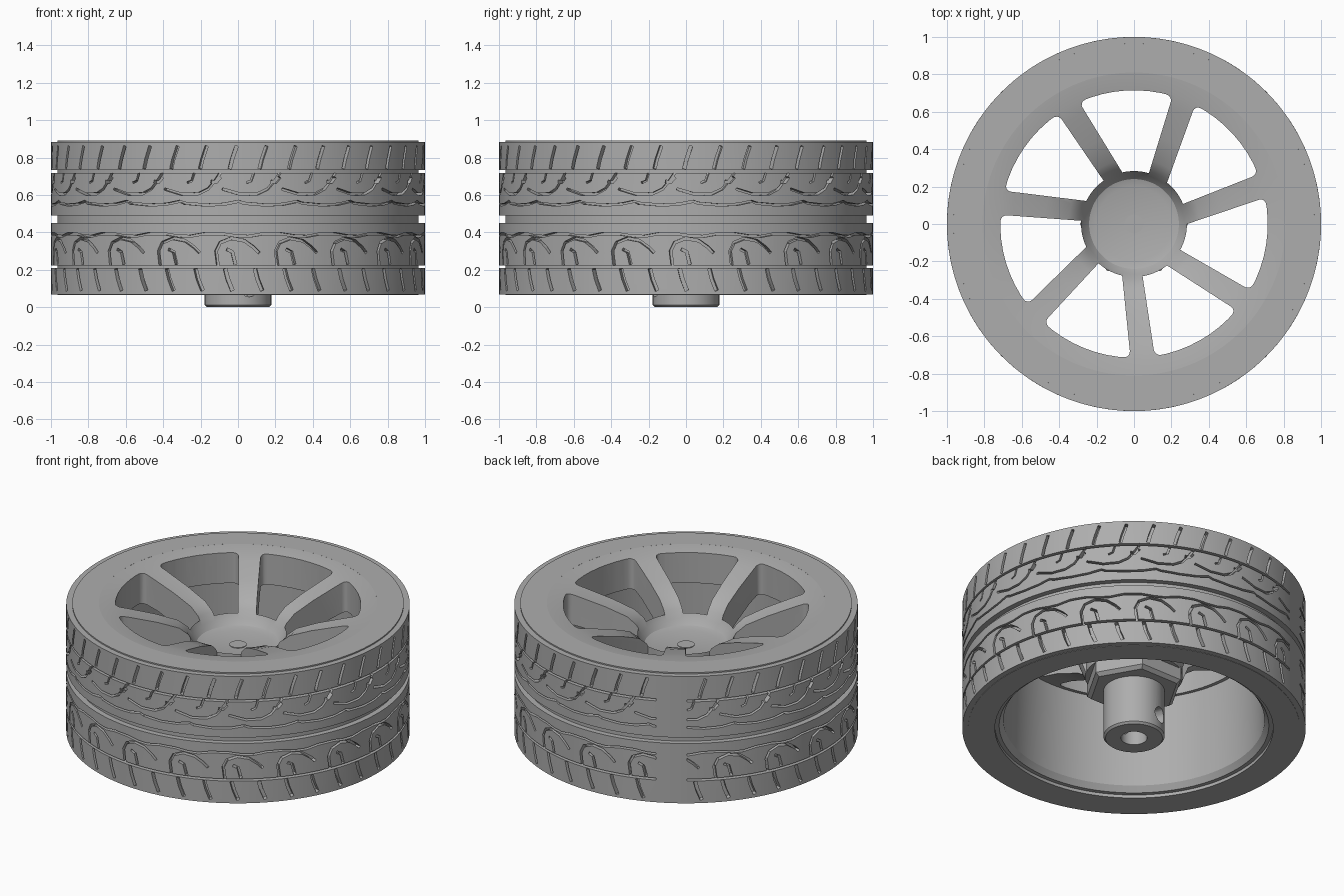
import bpy, bmesh
from math import sin, cos, pi, radians
from mathutils import Vector, Matrix

if "Cube" in bpy.data.objects:
    bpy.data.objects.remove(bpy.data.objects["Cube"])

grey = bpy.data.materials.new("plain grey")
grey.use_nodes = True
grey.diffuse_color = (0.42, 0.42, 0.42, 1)
grey.node_tree.nodes["Principled BSDF"].inputs["Base Color"].default_value = grey.diffuse_color


def make_object(name, bm):
    bmesh.ops.recalc_face_normals(bm, faces=bm.faces[:])
    mesh = bpy.data.meshes.new(name)
    bm.to_mesh(mesh)
    bm.free()
    mesh.materials.append(grey)
    obj = bpy.data.objects.new(name, mesh)
    bpy.context.collection.objects.link(obj)
    return obj


def smooth(obj):
    bpy.ops.object.select_all(action='DESELECT')
    obj.select_set(True)
    bpy.context.view_layer.objects.active = obj
    bpy.ops.object.shade_smooth_by_angle(angle=radians(28))


def lathe(name, profile, steps=120):
    """Closed (radius, z) outline turned about the z axis."""
    bm = bmesh.new()
    verts = [bm.verts.new((r, 0, z)) for r, z in profile]
    edges = [bm.edges.new((verts[i - 1], verts[i])) for i in range(len(verts))]
    bmesh.ops.spin(bm, geom=verts + edges, cent=(0, 0, 0), axis=(0, 0, 1),
                   angle=2 * pi, steps=steps, use_merge=True)
    bmesh.ops.remove_doubles(bm, verts=bm.verts[:], dist=0.0002)
    return make_object(name, bm)


def prism(bm, outline, shift):
    """Outline of 3D points pushed along shift into a solid."""
    a = [bm.verts.new(p) for p in outline]
    b = [bm.verts.new(Vector(p) + Vector(shift)) for p in outline]
    bm.faces.new(a)
    bm.faces.new(b[::-1])
    for i in range(len(a)):
        bm.faces.new((a[i - 1], a[i], b[i], b[i - 1]))
    return list(zip(a, b))


def cut(obj, cutters):
    """Subtract the cutters, bake the result and drop the helpers."""
    for c in cutters:
        c.hide_render = True
        mod = obj.modifiers.new("cut", 'BOOLEAN')
        mod.operation, mod.solver, mod.object = 'DIFFERENCE', 'EXACT', c
    graph = bpy.context.evaluated_depsgraph_get()
    baked = bpy.data.meshes.new_from_object(obj.evaluated_get(graph))
    obj.modifiers.clear()
    obj.data = baked
    for c in cutters:
        bpy.data.objects.remove(c)


# Tyre carcass
smooth(lathe("tyre_body", [(0.81, 0.89), (0.965, 0.89), (0.966, 0.065), (0.81, 0.065)]))

# Rim barrel, dished face and hub in one turned piece
rim = lathe("rim", [
    (0, 0.62), (0.2, 0.62), (0.24, 0.632), (0.268, 0.665), (0.295, 0.715), (0.35, 0.762),
    (0.48, 0.812), (0.65, 0.862), (0.72, 0.88), (0.812, 0.89), (0.812, 0.085), (0.785, 0.085),
    (0.76, 0.12), (0.745, 0.69), (0.6, 0.66), (0.43, 0.6), (0.33, 0.53), (0.285, 0.41), (0, 0.41)])

# Seven windows leave seven slightly skewed spokes
SPOKES = 7
STEP = 2 * pi / SPOKES
bm = bmesh.new()
for i in range(SPOKES):
    def arc(r, base, half, n=8):
        a0, a1 = base + half / r, base + STEP - half / r
        return [(r * cos(a0 + (a1 - a0) * k / n), r * sin(a0 + (a1 - a0) * k / n), 0.3)
                for k in range(n + 1)]
    outer = arc(0.715, radians(68) + i * STEP, 0.065)
    inner = arc(0.283, radians(62.5) + i * STEP, 0.055)
    pairs = prism(bm, outer + inner[::-1], (0, 0, 0.8))
    corners = [bm.edges.get(pairs[k]) for k in (0, len(outer) - 1)]
    bmesh.ops.bevel(bm, geom=corners, offset=0.035, segments=4, profile=0.5, affect='EDGES')
cut(rim, [make_object("window_cutter", bm)])
smooth(rim)

# Small centre cap on the hub floor
smooth(lathe("centre_cap", [(0, 0.615), (0.05, 0.615), (0.05, 0.624), (0, 0.624)], 32))

# Hexagonal collar with chamfered lower edge
smooth(lathe("hex_collar", [(0, 0.43), (0.29, 0.43), (0.29, 0.335), (0.265, 0.315), (0, 0.315)], 6))

# Axle sleeve with bore and cross hole
sleeve = lathe("axle_sleeve", [(0.076, 0), (0.166, 0), (0.178, 0.012), (0.178, 0.33),
                               (0.076, 0.33)], 64)
bm = bmesh.new()
bmesh.ops.create_cone(bm, cap_ends=True, segments=24, radius1=0.05, radius2=0.05, depth=0.6,
                      matrix=Matrix.Translation((0, 0, 0.105))
                      @ Matrix.Rotation(radians(110), 4, 'Z') @ Matrix.Rotation(pi / 2, 4, 'Y'))
cut(sleeve, [make_object("cross_hole_cutter", bm)])
smooth(sleeve)

# Tread: one flat pitch is grooved, then repeated and wrapped round the tyre
PITCH = radians(18.4)
FIRST = radians(125.4)
COPIES = 19
LOW, HIGH = 0.067, 0.882


def ribbon(points, width):
    """Groove cutter that follows a path in the flat tread plane."""
    pts = [Vector(p) for p in points]
    left, right = [], []
    for i, p in enumerate(pts):
        d = (pts[min(i + 1, len(pts) - 1)] - pts[max(i - 1, 0)]).normalized()
        n = Vector((-d.y, d.x)) * width / 2
        left.append(p + n)
        right.append(p - n)
    bm = bmesh.new()
    prism(bm, [(p.x, 0.9, p.y) for p in left + right[::-1]], (0, 0.2, 0))
    return make_object("groove_cutter", bm)


def tread(name, width, paths, rings, start, copies):
    bm = bmesh.new()
    prism(bm, [(0, 0.955, LOW), (width, 0.955, LOW), (width, 0.955, HIGH), (0, 0.955, HIGH)],
          (0, 0.045, 0))
    strip = make_object(name, bm)
    cutters = [ribbon([(-0.1, z), (width + 0.1, z)], w) for z, w in rings]
    for path, w in paths:
        for k in (-1, 0, 1):
            moved = [(x + k * PITCH, z) for x, z in path]
            xs = [p[0] for p in moved]
            if max(xs) > -0.03 and min(xs) < width + 0.03:
                cutters.append(ribbon(moved, w))
    cut(strip, cutters)
    # Slice across so that the strip bends, and open its two ends
    bm = bmesh.new()
    bm.from_mesh(strip.data)
    bmesh.ops.triangulate(bm, faces=bm.faces[:])
    for k in range(1, 8):
        bmesh.ops.bisect_plane(bm, geom=bm.verts[:] + bm.edges[:] + bm.faces[:], dist=1e-5,
                               plane_co=(width * k / 8, 0, 0), plane_no=(1, 0, 0))
    hidden = [f for f in bm.faces if all(min(abs(v.co.x), abs(v.co.x - width)) < 1e-4
                                         for v in f.verts) and abs(f.normal.x) > 0.9]
    bmesh.ops.delete(bm, geom=hidden, context='FACES')
    unit = bm.verts[:] + bm.edges[:] + bm.faces[:]
    for k in range(1, copies):
        new = bmesh.ops.duplicate(bm, geom=unit)["geom"]
        bmesh.ops.translate(bm, vec=(k * width, 0, 0),
                            verts=[g for g in new if isinstance(g, bmesh.types.BMVert)])
    for v in bm.verts:
        a, r = start + v.co.x, v.co.y
        v.co = (r * cos(a), r * sin(a), v.co.z)
    bmesh.ops.reverse_faces(bm, faces=bm.faces[:])
    bmesh.ops.remove_doubles(bm, verts=bm.verts[:], dist=0.0001)
    bm.to_mesh(strip.data)
    bm.free()
    smooth(strip)


# Groove paths as (distance along pitch, height), with widths
half = PITCH / 2
paths = []
for s in (0, half):
    paths.append(([(0.071 + s, 0.74), (0.083 + s, 0.79), (0.108 + s, 0.862)], 0.018))
    paths.append(([(0.046 + s, 0.205), (0.06 + s, 0.15), (0.085 + s, 0.088)], 0.02))
paths += [
    # upper sweeping curve and its short hook
    ([(-0.13, 0.632), (-0.03, 0.603), (0.06, 0.606), (0.115, 0.632), (0.155, 0.68), (0.189, 0.73)], 0.013),
    ([(0.13, 0.672), (0.158, 0.668), (0.181, 0.695)], 0.016),
    ([(0.0, 0.665), (0.025, 0.675), (0.04, 0.72)], 0.011),
    # lower leaf arch and its short hook
    ([(0.168, 0.222), (0.158, 0.3), (0.18, 0.345), (0.24, 0.368), (0.31, 0.355), (0.36, 0.32), (0.39, 0.29)], 0.015),
    ([(0.215, 0.31), (0.245, 0.295), (0.262, 0.228)], 0.016),
    # wavy lines beside the centre rib
    ([(-0.02, 0.556), (0.1, 0.546), (0.2, 0.55), (0.28, 0.566), (0.305, 0.556)], 0.012),
    ([(0.01, 0.378), (0.09, 0.392), (0.19, 0.392), (0.27, 0.38), (0.335, 0.378)], 0.012),
]
centre = [(0.47, 0.038)]
shoulders = [(0.725, 0.014), (0.216, 0.014)]
tread("tread", PITCH, paths, centre + shoulders, FIRST, COPIES)
tread("tread_joint", 2 * pi - COPIES * PITCH, [], centre, FIRST + COPIES * PITCH, 1)
